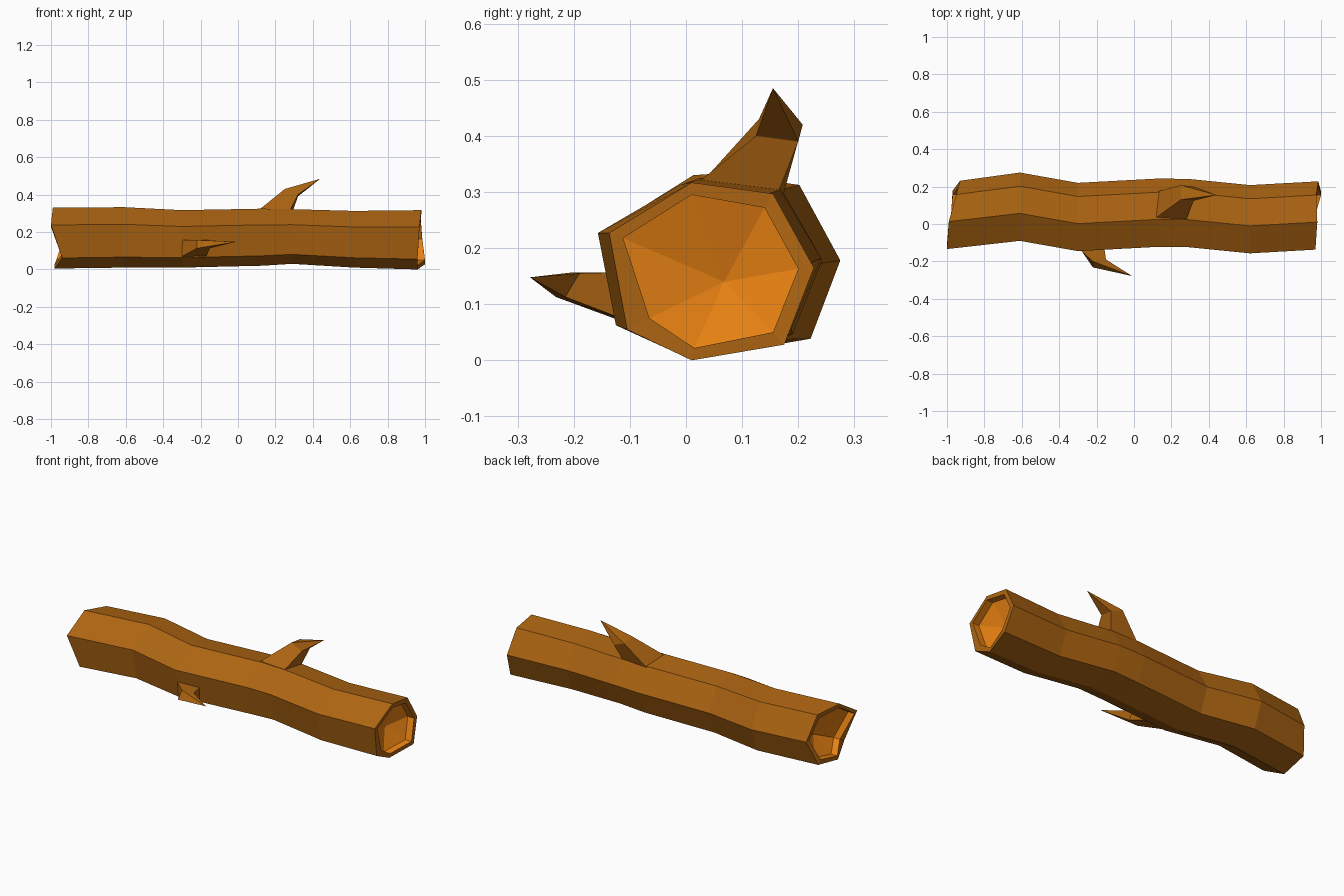
import bpy, bmesh
from mathutils import Vector

if "Cube" in bpy.data.objects:
    bpy.data.objects.remove(bpy.data.objects["Cube"])


def material(name, color):
    m = bpy.data.materials.new(name)
    m.diffuse_color = color
    m.use_nodes = True
    m.node_tree.nodes["Principled BSDF"].inputs["Base Color"].default_value = m.diffuse_color
    return m


BARK = material("bark", (0.42, 0.13, 0.006, 1))
WOOD = material("cut_wood", (0.80, 0.22, 0.006, 1))


def finish(bm, name, mats):
    bmesh.ops.recalc_face_normals(bm, faces=bm.faces[:])
    mesh = bpy.data.meshes.new(name)
    bm.to_mesh(mesh)
    bm.free()
    for m in mats:
        mesh.materials.append(m)
    ob = bpy.data.objects.new(name, mesh)
    bpy.context.collection.objects.link(ob)
    return ob


def bridge(bm, a, b, mat=0):
    n = len(a)
    for i in range(n):
        f = bm.faces.new((a[i], a[(i + 1) % n], b[(i + 1) % n], b[i]))
        f.material_index = mat


# seven-sided trunk section (y, z), outer and hollow rim
OUTER = [(.01, .317), (.155, .297), (.228, .165), (.175, .028),
         (.01, 0), (-.105, .055), (-.137, .227)]
INNER = [(.01, .295), (.14, .272), (.2, .163), (.155, .05),
         (.015, .022), (-.065, .075), (-.112, .218)]
# ragged ends: x of each section corner
LEFT = [-.99, -.95, -.93, -.97, -.98, -.94, -1.0]
RIGHT = [.98, .975, .985, 1.0, .96, .96, .97]
# wavy trunk rings: x, sideways shift, bottom z, top z
RINGS = [(LEFT, .003, .005, .33), (-.61, .047, .01, .333), (-.3, -.008, .01, .317),
         (.13, .015, .02, .325), (.29, .013, .03, .322), (.62, -.02, .01, .313),
         (RIGHT, 0, 0, .317)]


def ring(bm, spec, profile, dx=0):
    x, dy, lo, hi = spec
    xs = x if isinstance(x, list) else [x] * 7
    return [bm.verts.new((xs[i] + dx, y + dy, lo + z * (hi - lo) / .317))
            for i, (y, z) in enumerate(profile)]


# trunk with recessed, cone-shaped ends
bm = bmesh.new()
loops = [ring(bm, r, OUTER) for r in RINGS]
for a, b in zip(loops, loops[1:]):
    bridge(bm, a, b)
for loop, spec, s, apex in ((loops[0], RINGS[0], 1, -.86), (loops[-1], RINGS[-1], -1, .89)):
    rim = ring(bm, spec, INNER)
    floor = ring(bm, spec, INNER, s * .04)
    bridge(bm, loop, rim)
    bridge(bm, rim, floor, 1)
    tip = bm.verts.new((apex, .068, .14))
    for i in range(7):
        bm.faces.new((floor[i], floor[(i + 1) % 7], tip)).material_index = 1
finish(bm, "log_trunk", [BARK, WOOD])


# broken branch stubs: sunk base, bent middle, pointed tip
def branch(name, base, mid, tip, sink):
    bm = bmesh.new()
    root = [bm.verts.new(Vector(p) + Vector(sink)) for p in base]
    a = [bm.verts.new(p) for p in base]
    b = [bm.verts.new(p) for p in mid]
    t = bm.verts.new(tip)
    bridge(bm, root, a)
    bridge(bm, a, b)
    for i in range(4):
        bm.faces.new((b[i], b[(i + 1) % 4], t))
    bm.faces.new(root)
    finish(bm, name, [BARK])


branch("top_branch",
       [(.12, .035, .325), (.28, .025, .32), (.29, .165, .301), (.13, .175, .301)],
       [(.25, .13, .43), (.32, .125, .40), (.32, .2, .39), (.25, .208, .42)],
       (.44, .155, .485), (0, 0, -.02))
branch("front_branch",
       [(-.3, -.128, .157), (-.16, -.12, .157), (-.17, -.103, .07), (-.3, -.115, .07)],
       [(-.22, -.2, .157), (-.15, -.19, .155), (-.15, -.215, .113), (-.22, -.232, .113)],
       (-.01, -.278, .148), (0, .02, 0))
